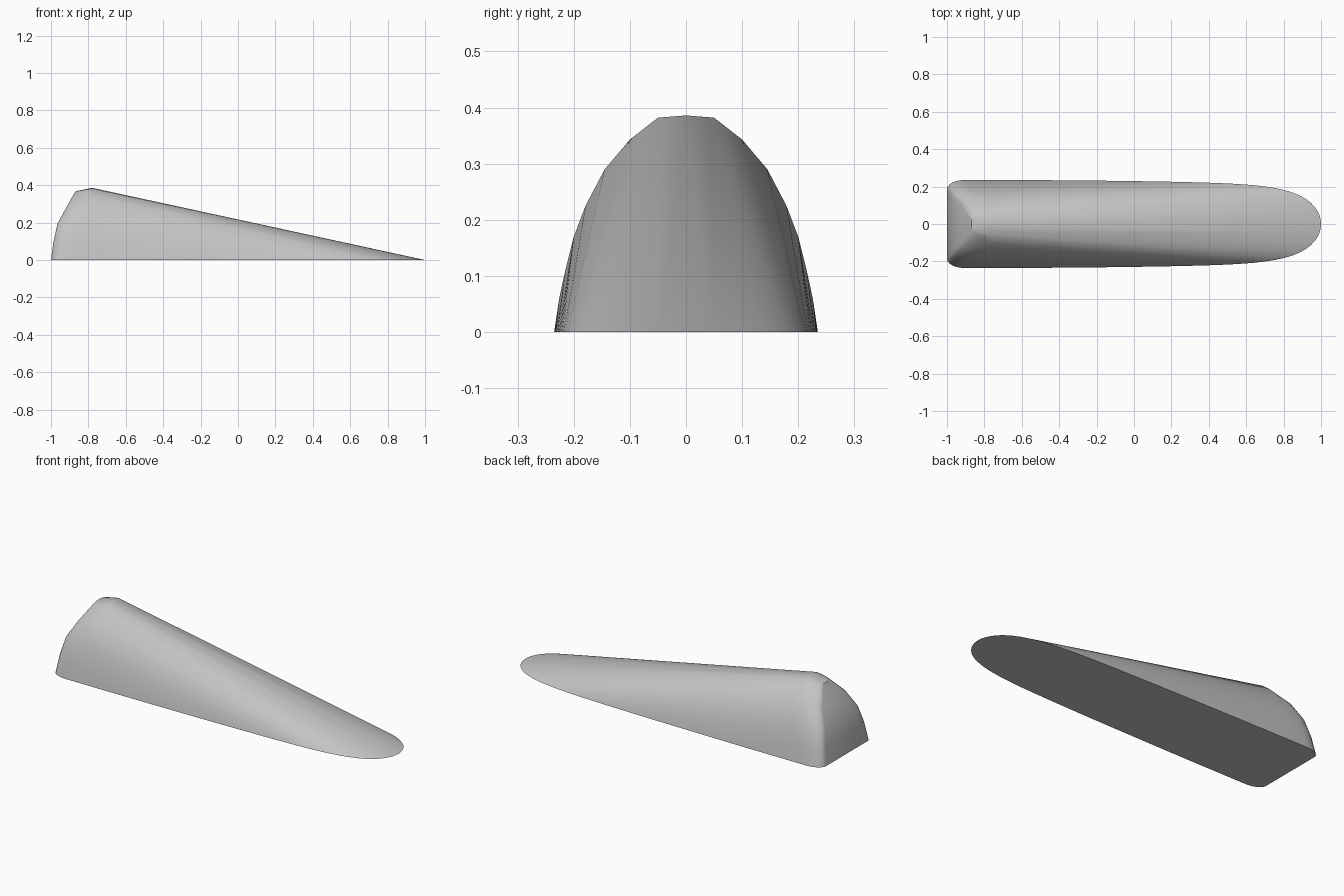
import bpy, bmesh, math

cube = bpy.data.objects.get("Cube")
if cube:
    bpy.data.objects.remove(cube, do_unlink=True)

HALF_WIDTH = 0.235
CREST_X = -0.78
# Arch at the crest: (half width, height)
ARCH = [(0.235, 0), (0.226, 0.06), (0.215, 0.11), (0.2, 0.17), (0.179, 0.225),
        (0.145, 0.29), (0.1, 0.343), (0.05, 0.382), (0, 0.386)]
# Heel centre line: (x, height)
HEEL = [(-1, 0), (-0.986, 0.1), (-0.965, 0.195), (-0.92, 0.277), (-0.87, 0.367)]


def arch_width(z):
    for (y0, z0), (y1, z1) in zip(ARCH, ARCH[1:]):
        if z <= z1:
            return y0 + (y1 - y0) * (z - z0) / (z1 - z0)
    return 0


points = []

# Crest arch
points += [(CREST_X, y, z) for y, z in ARCH]

# Ground outline running out to the rounded toe
STEPS = 32
for i in range(STEPS + 1):
    t = math.sin(math.pi / 2 * i / STEPS)
    y = HALF_WIDTH * math.sqrt(max(0, 1 - 0.25 * t**2 - 0.75 * t**11))
    points.append((CREST_X + (1 - CREST_X) * t, y, 0))

# Heel layers with rounded corners
for x, z in HEEL:
    width = arch_width(z)
    for i in range(7):
        a = math.pi / 2 * i / 6
        points.append((x + 0.09 * (1 - math.cos(a)),
                       width - 0.05 * (1 - math.sin(a)), z))

# Skin the mirrored sections into one convex wedge
bm = bmesh.new()
for x, y, z in points:
    for side in (-1, 1):
        bm.verts.new((x, side * y, z))
bmesh.ops.remove_doubles(bm, verts=bm.verts, dist=0.0005)
hull = bmesh.ops.convex_hull(bm, input=bm.verts)
loose = [v for v in bm.verts if not v.link_faces]
bmesh.ops.delete(bm, geom=loose, context='VERTS')
bmesh.ops.dissolve_limit(bm, angle_limit=math.radians(0.2),
                         verts=bm.verts, edges=bm.edges)
bmesh.ops.recalc_face_normals(bm, faces=bm.faces)

mesh = bpy.data.meshes.new("wedge_body")
bm.to_mesh(mesh)
bm.free()
wedge = bpy.data.objects.new("wedge_body", mesh)
bpy.context.collection.objects.link(wedge)

# Plain grey material
grey = bpy.data.materials.new("plain_grey")
grey.use_nodes = True
colour = (0.55, 0.55, 0.55, 1)
grey.diffuse_color = colour
grey.node_tree.nodes["Principled BSDF"].inputs["Base Color"].default_value = colour
mesh.materials.append(grey)

# Smooth sides, sharp rim around the flat base
bpy.ops.object.select_all(action='DESELECT')
wedge.select_set(True)
bpy.context.view_layer.objects.active = wedge
bpy.ops.object.shade_smooth_by_angle(angle=math.radians(40))
